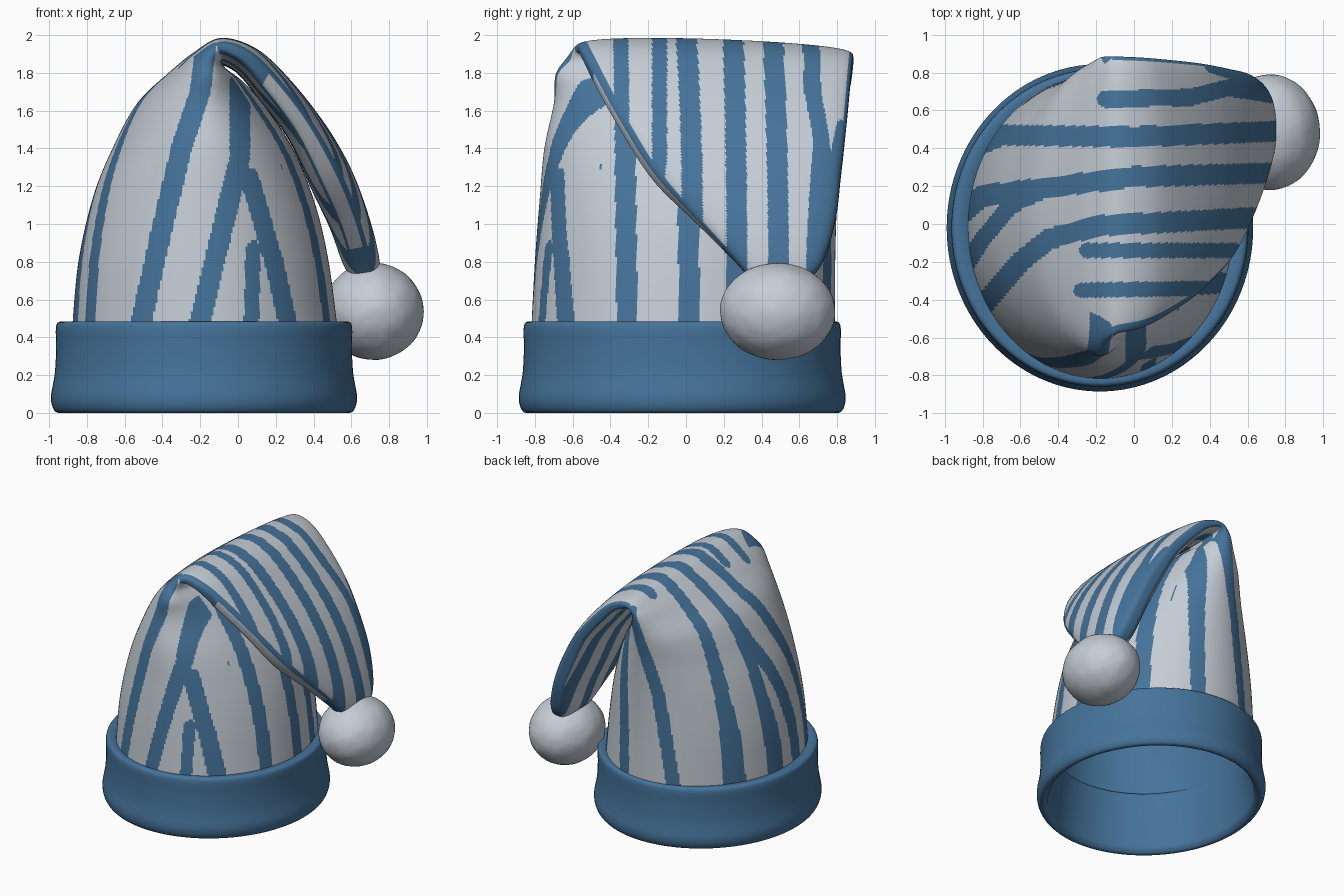
import bpy, bmesh, math
from mathutils import Vector, noise

if "Cube" in bpy.data.objects:
    bpy.data.objects.remove(bpy.data.objects["Cube"])


def material(name, rgb):
    m = bpy.data.materials.new(name)
    m.diffuse_color = (*rgb, 1)
    m.use_nodes = True
    m.node_tree.nodes["Principled BSDF"].inputs["Base Color"].default_value = m.diffuse_color
    return m


BLUE = material("knit blue", (0.06, 0.172, 0.325))
WHITE = material("soft white", (0.56, 0.61, 0.665))


def make_object(name, bm, mats):
    bmesh.ops.recalc_face_normals(bm, faces=bm.faces)
    for f in bm.faces:
        f.smooth = True
    me = bpy.data.meshes.new(name)
    bm.to_mesh(me)
    bm.free()
    for m in mats:
        me.materials.append(m)
    ob = bpy.data.objects.new(name, me)
    bpy.context.collection.objects.link(ob)
    return ob


def catmull(keys, t):
    """Smooth interpolation through a list of equal-length tuples."""
    i = min(int(t), len(keys) - 2)
    u = t - i
    p = [keys[max(0, min(len(keys) - 1, i + k))] for k in (-1, 0, 1, 2)]
    return [0.5 * (2 * b + (c - a) * u + (2 * a - 5 * b + 4 * c - d) * u * u
                   + (3 * b - a - 3 * c + d) * u ** 3) for a, b, c, d in zip(*p)]


def bridge(bm, rings, rule=None, closed=False):
    n = len(rings[0])
    pairs = list(zip(rings, rings[1:])) + ([(rings[-1], rings[0])] if closed else [])
    for j, (a, b) in enumerate(pairs):
        for i in range(n):
            k = (i + 1) % n
            f = bm.faces.new((a[i], a[k], b[k], b[i]))
            if rule:
                f.material_index = rule(j, i, f.calc_center_median())


# Sock cross-sections: outer x,z, inner x,z, front y, back y
SECTIONS = [
    (-.88, .42, .53, .42, -.82, .79),
    (-.845, .80, .48, .80, -.80, .79),
    (-.765, 1.15, .41, 1.10, -.775, .80),
    (-.655, 1.42, .30, 1.38, -.75, .82),
    (-.53, 1.65, .15, 1.62, -.70, .85),
    (-.37, 1.81, .03, 1.76, -.69, .875),
    (-.24, 1.92, -.06, 1.83, -.63, .885),
    (-.10, 2.00, -.08, 1.86, -.58, .885),   # ridge of the fold
    (.06, 1.965, .0, 1.81, -.55, .88),
    (.20, 1.86, .10, 1.68, -.49, .87),
    (.40, 1.62, .265, 1.45, -.36, .85),
    (.58, 1.33, .39, 1.18, -.18, .82),
    (.69, 1.05, .485, .98, .05, .79),
    (.75, .80, .56, .78, .27, .72),
    (.74, .65, .64, .65, .38, .60),
]


def sock_point(t, ang, shrink=1.0):
    lx, lz, rx, rz, yf, yb = catmull(SECTIONS, t)
    c, s = math.cos(ang), math.sin(ang) * shrink
    power = 1 - 0.4 * max(0, min(1, (t - 4.5) / 3))      # flatter sides above the fold
    c = math.copysign(abs(c) ** power, c) * shrink
    x = (lx + rx) / 2 + (lx - rx) / 2 * c
    z = (lz + rz) / 2 + (lz - rz) / 2 * c
    y = (yf + yb) / 2 + (yb - yf) / 2 * s
    z -= 0.035 * max(0, (z - 1.5) / 0.5) * (y + 0.5)
    return Vector((x, y, z))


# Stripe centre lines with half widths, per side of the sock
FRONT = [  # x, z
    (.055, [(-.53, .4), (-.42, .9), (-.3, 1.4), (-.2, 1.7), (-.17, 1.95)]),
    (.055, [(-.22, .4), (-.1, .9), (.01, 1.35), (.01, 1.75)]),
    (.04, [(.07, .4), (.08, .87)]),
    (.05, [(.28, .4), (.19, .8), (.06, 1.25)]),
    (.045, [(.46, .4), (.36, 1.1), (.24, 1.4)]),
    (.03, [(-.77, .75), (-.7, 1.2), (-.58, 1.6)]),
]
BACK = [  # x, z
    (.055, [(.02, .4), (.03, 1.2), (0, 1.95)]),
    (.05, [(-.42, .4), (-.3, 1.2), (-.12, 1.85)]),
    (.05, [(.35, .4), (.3, 1.0), (.12, 1.6)]),
]
INNER = [(.055, [(y, .3), (y - .02, 2.1)]) for y in (-.31, .02, .27, .5, .74)]  # y, z
INNER.append((.055, [(-.56, .4), (-.6, 1.0)]))
OUTER = [  # x, y
    (.055, [(-.79, -.42), (-.6, -.2), (-.45, -.08), (-.2, -.01), (0, 0), (.75, .04)]),
    (.045, [(-.89, -.22), (-.8, -.08), (-.65, .1), (-.5, .17)]),
    (.055, [(-.89, .07), (-.8, .15), (-.4, .2), (0, .25), (.75, .27)]),
    (.055, [(-.9, .38), (-.7, .47), (0, .46), (.75, .49)]),
    (.045, [(-.15, .66), (.3, .67), (.5, .72), (.75, .68)]),
    (.04, [(-.25, -.14), (.53, -.14)]),
    (.04, [(-.28, -.35), (.4, -.34)]),
    (.045, [(.42, .84), (.55, .8), (.75, .72)]),
]


def on_stripe(p, stripes):
    for half, line in stripes:
        for a, b in zip(line, line[1:]):
            dx, dy = b[0] - a[0], b[1] - a[1]
            u = ((p[0] - a[0]) * dx + (p[1] - a[1]) * dy) / (dx * dx + dy * dy)
            u = max(0, min(1, u))
            if math.hypot(p[0] - a[0] - u * dx, p[1] - a[1] - u * dy) < half:
                return 1
    return 0


# Striped sock that folds over and hangs to the right
SEG, ROWS = 360, 260
T_END = len(SECTIONS) - 1


def stripe_rule(j, i, p):
    t = (j + 0.5) / ROWS * T_END
    ang = 2 * math.pi * (i + 0.5) / SEG
    s, c = math.sin(ang), math.cos(ang)
    if t > 6.8 and (s < -0.94 or s > 0.975):
        # blue folded edges of the flap, with a pale strip along the front one
        return 0 if s < 0 and 9 < t < 12.6 and -0.2 < c < 0.12 else 1
    if t < 6.8 and s < -0.6 - 0.32 * (t / 6.8) ** 4:
        return on_stripe((p.x, p.z), FRONT)
    if t < 6.8 and s > 0.75 + 0.2 * (t / 6.8) ** 4:
        return on_stripe((p.x, p.z), BACK)
    if c < 0:
        return on_stripe((p.y, p.z), INNER)
    return on_stripe((p.x, p.y), OUTER)


bm = bmesh.new()
rings = [[bm.verts.new(sock_point(j / ROWS * T_END, 2 * math.pi * i / SEG)) for i in range(SEG)]
         for j in range(ROWS + 1)]
bridge(bm, rings, stripe_rule)
make_object("striped_sock", bm, [WHITE, BLUE])

# Blue lining just inside the sock
bm = bmesh.new()
rings = [[bm.verts.new(sock_point(j * 0.15, 2 * math.pi * i / 96, 0.98)) for i in range(96)]
         for j in range(13)]
bridge(bm, rings)
make_object("lining", bm, [BLUE])

# Turned-up cuff: rounded profile swept round an ellipse (x radius, z)
CUFF = [(.73, .03), (.755, .003), (.785, .005), (.805, .04), (.81, .09), (.80, .15), (.79, .21),
        (.785, .28), (.783, .36), (.785, .43), (.78, .47), (.76, .484), (.72, .48), (.685, .46),
        (.683, .4), (.70, .25), (.72, .1)]
bm = bmesh.new()
rings = []
for k in range(len(CUFF) * 3):
    r, z = catmull(CUFF + CUFF[:1], k / 3)
    rings.append([bm.verts.new((-.18 + r * math.cos(a), -.02 + (r + .055) * math.sin(a), max(z, 0)))
                  for a in (2 * math.pi * i / 128 for i in range(128))])
bridge(bm, rings, closed=True)
make_object("cuff", bm, [BLUE])

# Slightly lumpy pompom
bm = bmesh.new()
bmesh.ops.create_icosphere(bm, subdivisions=5, radius=1)
for v in bm.verts:
    k = 1 + 0.012 * noise.noise(v.co * 3) + 0.005 * noise.noise(v.co * 9)
    v.co = Vector((.717 + .266 * v.co.x * k, .485 + .305 * v.co.y * k, .537 + .256 * v.co.z * k))
make_object("pompom", bm, [WHITE])
